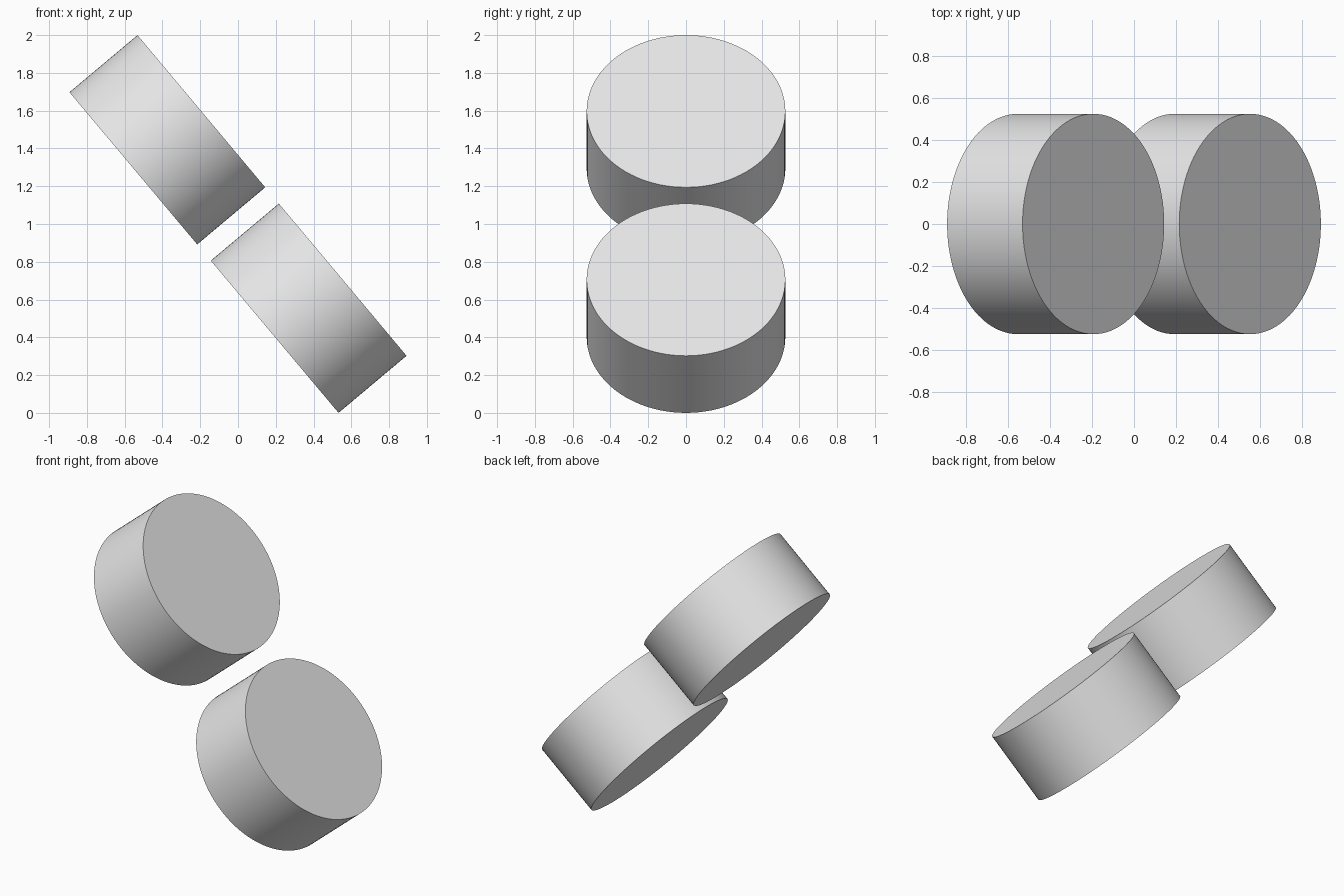
import bpy
from math import radians, sin, cos
from mathutils import Vector

default_cube = bpy.data.objects.get("Cube")
if default_cube:
    bpy.data.objects.remove(default_cube, do_unlink=True)

RADIUS = 0.526
THICKNESS = 0.47
SPACING = 1.164          # distance between disc centres
TILT = radians(50)       # lean of the disc axes from vertical towards +x

# Plain light grey
grey = bpy.data.materials.new("light_grey")
grey.use_nodes = True
colour = (0.8, 0.8, 0.8, 1)
grey.diffuse_color = colour
grey.node_tree.nodes["Principled BSDF"].inputs["Base Color"].default_value = colour


def add_disc(name, offset):
    """Thick disc, moved along the sloping line shared by both discs."""
    slope = Vector((-cos(TILT), 0, sin(TILT)))
    bpy.ops.mesh.primitive_cylinder_add(
        vertices=96, radius=RADIUS, depth=THICKNESS,
        location=Vector((0, 0, 1)) + slope * offset, rotation=(0, TILT, 0))
    disc = bpy.context.object
    disc.name = name
    disc.data.materials.append(grey)
    bpy.ops.object.shade_smooth_by_angle(angle=radians(30))
    return disc


# Two matching discs, edge to edge with a small gap
add_disc("upper_disc", SPACING / 2)
add_disc("lower_disc", -SPACING / 2)
